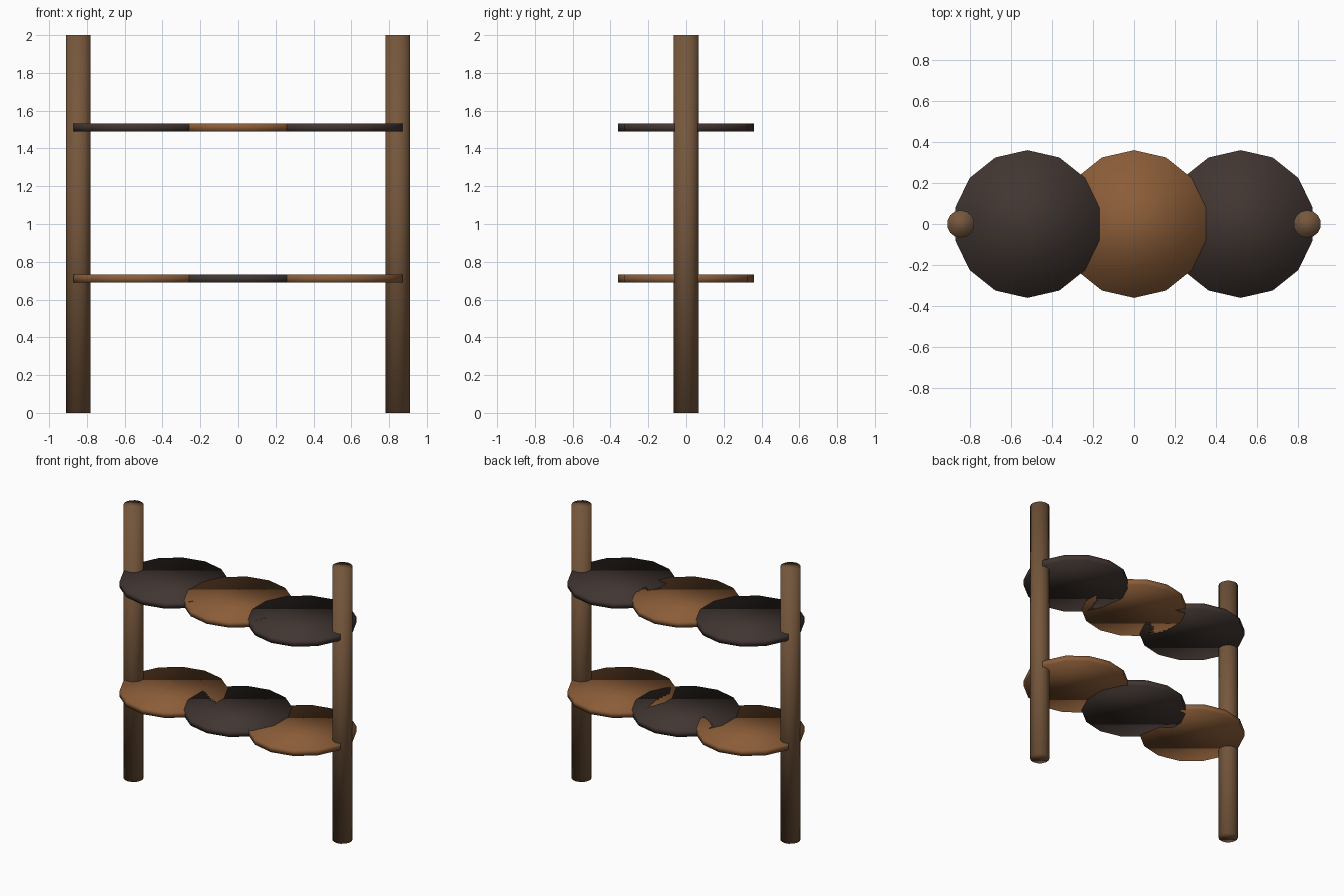
import bpy

if "Cube" in bpy.data.objects:
    bpy.data.objects.remove(bpy.data.objects["Cube"])


def material(name, rgb):
    m = bpy.data.materials.new(name)
    m.diffuse_color = (*rgb, 1)
    m.use_nodes = True
    m.node_tree.nodes["Principled BSDF"].inputs["Base Color"].default_value = m.diffuse_color
    return m


POST = material("post_wood", (0.18, 0.095, 0.045))
LIGHT = material("light_wood", (0.26, 0.11, 0.04))
DARK = material("dark_wood", (0.052, 0.036, 0.031))


def cylinder(name, x, z0, z1, radius, mat, sides=14):
    bpy.ops.mesh.primitive_cylinder_add(
        vertices=sides, radius=radius, depth=z1 - z0,
        location=(x, 0, (z0 + z1) / 2))
    ob = bpy.context.object
    ob.name = name
    ob.data.materials.append(mat)
    # the caps blend softly into the sides, so everything is smooth
    bpy.ops.object.shade_smooth()
    return ob


# Upright posts
for side, x in (("left", -0.845), ("right", 0.845)):
    cylinder(f"{side}_post", x, 0, 2, 0.067, POST)

# Two shelves, each of three overlapping discs in alternating wood
for shelf, z, outer, middle in (("lower", 0.69, LIGHT, DARK),
                                ("upper", 1.49, DARK, LIGHT)):
    for place, x, mat in (("left", -0.52, outer),
                          ("middle", 0.0, middle),
                          ("right", 0.52, outer)):
        cylinder(f"{shelf}_shelf_{place}_disc", x, z, z + 0.043, 0.36, mat)
